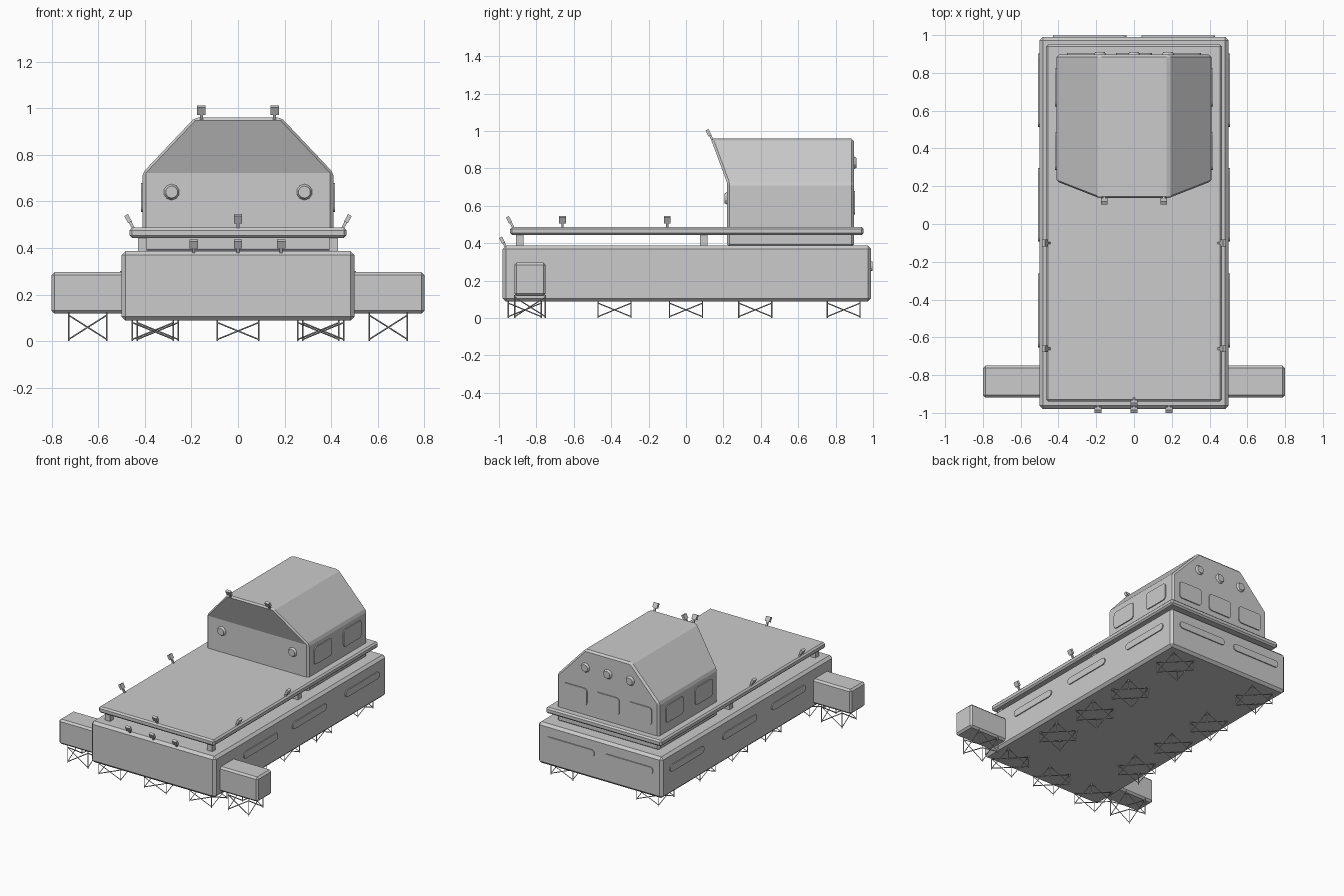
import bpy, bmesh, math
from mathutils import Vector, Matrix

if "Cube" in bpy.data.objects:
    bpy.data.objects.remove(bpy.data.objects["Cube"])


def finish(name, bm, bevel=0.0, segments=1):
    bmesh.ops.recalc_face_normals(bm, faces=bm.faces)
    me = bpy.data.meshes.new(name)
    bm.to_mesh(me)
    bm.free()
    ob = bpy.data.objects.new(name, me)
    bpy.context.collection.objects.link(ob)
    if bevel:
        m = ob.modifiers.new("edge_bevel", 'BEVEL')
        m.width, m.segments, m.limit_method = bevel, segments, 'ANGLE'
    return ob


def add_box(bm, lo, hi, mat=Matrix()):
    lo, hi = Vector(lo), Vector(hi)
    size = hi - lo
    m = mat @ Matrix.Translation((lo + hi) / 2) @ Matrix.Diagonal((*size, 1))
    bmesh.ops.create_cube(bm, size=1, matrix=m)


def box(name, lo, hi, bevel=0.0):
    bm = bmesh.new()
    add_box(bm, lo, hi)
    return finish(name, bm, bevel)


def facing(pos, angle):
    """Local frame: x along the wall, y up, z out of the wall (angle 0 faces -y)."""
    return Matrix.Translation(pos) @ Matrix.Rotation(angle, 4, 'Z') @ Matrix.Rotation(math.pi / 2, 4, 'X')


FRONT, RIGHT, BACK, LEFT = 0, math.pi / 2, math.pi, -math.pi / 2


def panel(name, pos, angle, w, h, r, steps=4, out=0.007):
    """Rounded plate standing slightly proud of a wall."""
    bm = bmesh.new()
    pts = []
    for k, (sx, sy) in enumerate(((1, 1), (-1, 1), (-1, -1), (1, -1))):
        for i in range(steps + 1):
            a = (k + i / steps) * math.pi / 2
            pts.append((sx * (w / 2 - r) + r * math.cos(a), sy * (h / 2 - r) + r * math.sin(a)))
    f = bm.faces.new([bm.verts.new((x, y, -0.01)) for x, y in pts])
    ext = bmesh.ops.extrude_face_region(bm, geom=[f])
    bmesh.ops.translate(bm, vec=(0, 0, 0.01 + out), verts=[v for v in ext['geom'] if isinstance(v, bmesh.types.BMVert)])
    bmesh.ops.remove_doubles(bm, verts=bm.verts, dist=1e-5)
    bm.transform(facing(pos, angle))
    return finish(name, bm)


def disc(name, pos, angle, r):
    bm = bmesh.new()
    bmesh.ops.create_cone(bm, cap_ends=True, segments=10, radius1=r, radius2=r * 0.65, depth=0.022,
                          matrix=facing(pos, angle))
    return finish(name, bm)


def lamp(name, pos, angle):
    """Small floodlight: stem and tilted head, leaning outward."""
    bm = bmesh.new()
    m = Matrix.Translation(pos) @ Matrix.Rotation(angle, 4, 'Z') @ Matrix.Rotation(math.radians(28), 4, 'X')
    add_box(bm, (-0.006, -0.006, -0.01), (0.006, 0.006, 0.032), m)
    add_box(bm, (-0.018, -0.010, 0.027), (0.018, 0.008, 0.062), m)
    return finish(name, bm)


def rod(bm, a, b, r=0.0032):
    a, b = Vector(a), Vector(b)
    d = b - a
    m = Matrix.Translation((a + b) / 2) @ d.to_track_quat('Z', 'Y').to_matrix().to_4x4()
    bmesh.ops.create_cone(bm, cap_ends=True, segments=4, radius1=r, radius2=r, depth=d.length, matrix=m)


def foot(name, cx, cy, top, half=0.088):
    """Square lattice support: four posts, crossed braces on each side."""
    bm = bmesh.new()
    c = [(cx + sx * half, cy + sy * half) for sx, sy in ((-1, -1), (1, -1), (1, 1), (-1, 1))]
    for i in range(4):
        p, q = c[i], c[(i + 1) % 4]
        rod(bm, (*p, 0), (*p, top))
        rod(bm, (*p, 0.008), (*q, top - 0.012))
        rod(bm, (*q, 0.008), (*p, top - 0.012))
    return finish(name, bm)


# Hull, side pods and raised deck
box("hull", (-0.5, -0.98, 0.088), (0.5, 0.99, 0.387), 0.018)
box("deck", (-0.465, -0.94, 0.443), (0.465, 0.95, 0.487), 0.011)
for s, side in ((-1, "left"), (1, "right")):
    xs = sorted((s * 0.48, s * 0.8))
    box(side + "_pod", (xs[0], -0.918, 0.118), (xs[1], -0.75, 0.297), 0.013)
    for y in (-0.89, 0.095):
        box(side + "_deck_post", (s * 0.41 - 0.02, y - 0.02, 0.38), (s * 0.41 + 0.02, y + 0.02, 0.45))

# Cabin with sloped roof sides and a forward-leaning windscreen
bm = bmesh.new()
prof = [(0.41, 0.38), (0.41, 0.722), (0.185, 0.96), (-0.185, 0.96), (-0.41, 0.722), (-0.41, 0.38)]
fr = [bm.verts.new((x, 0.132 if z > 0.9 else 0.22, z)) for x, z in prof]
bk = [bm.verts.new((x, 0.897, z)) for x, z in prof]
bm.faces.new(bk)
bm.faces.new((fr[0], fr[1], fr[4], fr[5]))
bm.faces.new(fr[1:5])
for i in range(6):
    j = (i + 1) % 6
    bm.faces.new((fr[i], fr[j], bk[j], bk[i]))
finish("cabin", bm, 0.013)

# Cabin windows and round ports
for s, ang, side in ((-1, LEFT, "left"), (1, RIGHT, "right")):
    for y in (0.385, 0.722):
        panel(side + "_cabin_window", (s * 0.41, y, 0.617), ang, 0.2, 0.125, 0.022)
    disc(side + "_front_port", (s * 0.285, 0.218, 0.64), FRONT, 0.04)
for x in (-0.26, 0, 0.26):
    panel("rear_cabin_window", (x, 0.897, 0.617), BACK, 0.19, 0.125, 0.022)
for x in (-0.18, 0, 0.18):
    disc("rear_port", (x, 0.9, 0.83), BACK, 0.04)

# Long slot plates around the hull
for s, ang, side in ((-1, LEFT, "left"), (1, RIGHT, "right")):
    for y in (-0.458, 0.102, 0.708):
        panel(side + "_hull_slot", (s * 0.5, y, 0.277), ang, 0.39, 0.05, 0.0245)
    panel("rear_hull_slot", (s * 0.235, 0.99, 0.277), BACK, 0.39, 0.05, 0.0245)

# Floodlights
for s, ang in ((-1, LEFT), (1, RIGHT)):
    for y in (-0.66, -0.1):
        lamp("deck_lamp", (s * 0.45, y, 0.487), ang)
    lamp("roof_lamp", (s * 0.157, 0.142, 0.952), FRONT)
lamp("deck_front_lamp", (0, -0.925, 0.487), FRONT)
for x in (-0.19, 0, 0.185):
    lamp("hull_lamp", (x, -0.962, 0.378), FRONT)

# Lattice feet under the hull and pods
for s in (-1, 1):
    for y, x in ((-0.862, 0.365), (-0.382, 0.345), (0, 0.345), (0.37, 0.345), (0.843, 0.345)):
        foot("hull_foot", s * x, y, 0.092)
    foot("pod_foot", s * 0.645, -0.834, 0.124, 0.082)
foot("front_centre_foot", 0, -0.862, 0.092)
